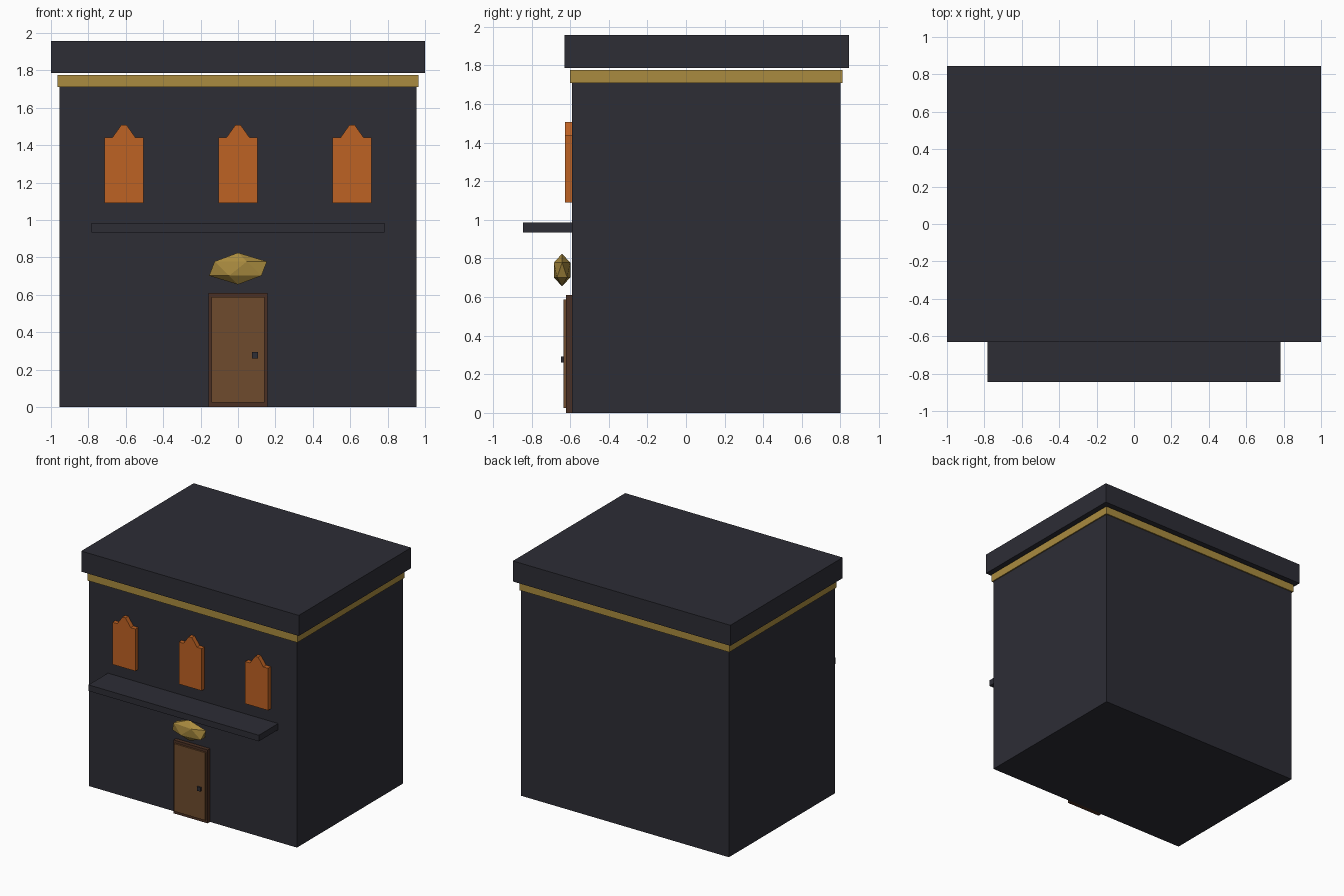
import bpy
import bmesh

cube = bpy.data.objects.get("Cube")
if cube:
    bpy.data.objects.remove(cube, do_unlink=True)


def material(name, rgb):
    m = bpy.data.materials.new(name)
    m.use_nodes = True
    color = (*rgb, 1)
    m.diffuse_color = color
    m.node_tree.nodes["Principled BSDF"].inputs["Base Color"].default_value = color
    return m


slate = material("dark slate", (0.026, 0.026, 0.036))
gold = material("gold", (0.40, 0.26, 0.05))
orange = material("glowing orange", (0.515, 0.122, 0.017))
brown = material("door brown", (0.156, 0.07, 0.027))
dark_brown = material("frame brown", (0.07, 0.03, 0.017))


def finish(name, bm, mat):
    bmesh.ops.recalc_face_normals(bm, faces=bm.faces)
    mesh = bpy.data.meshes.new(name)
    bm.to_mesh(mesh)
    bm.free()
    mesh.materials.append(mat)
    ob = bpy.data.objects.new(name, mesh)
    bpy.context.collection.objects.link(ob)
    return ob


def extrude_profile(name, points, y0, y1, mat):
    """Extrude an outline in x and z from y0 to y1."""
    bm = bmesh.new()
    face = bm.faces.new([bm.verts.new((x, y0, z)) for x, z in points])
    ext = bmesh.ops.extrude_face_region(bm, geom=[face])
    verts = [g for g in ext["geom"] if isinstance(g, bmesh.types.BMVert)]
    bmesh.ops.translate(bm, verts=verts, vec=(0, y1 - y0, 0))
    return finish(name, bm, mat)


def box(name, x0, x1, y0, y1, z0, z1, mat):
    return extrude_profile(name, [(x0, z0), (x1, z0), (x1, z1), (x0, z1)], y0, y1, mat)


# Building shell, trim band and overhanging roof slab
box("walls", -0.955, 0.955, -0.59, 0.80, 0, 1.74, slate)
box("cornice_band", -0.965, 0.965, -0.60, 0.81, 1.71, 1.776, gold)
box("roof_slab", -1, 1, -0.63, 0.845, 1.786, 1.957, slate)

# Ledge over the entrance
box("front_ledge", -0.783, 0.783, -0.845, -0.585, 0.934, 0.985, slate)

# Door
box("door_frame", -0.157, 0.157, -0.622, -0.585, 0, 0.61, dark_brown)
box("door", -0.143, 0.143, -0.635, -0.60, 0.025, 0.588, brown)
box("door_handle", 0.075, 0.108, -0.648, -0.63, 0.26, 0.293, slate)

# Windows with small peaked tops
half = [(0.105, 1.09), (0.105, 1.44), (0.062, 1.44), (0.014, 1.508)]
outline = half + [(-x, z) for x, z in reversed(half)]
for side, cx in (("right", -0.61), ("middle", 0), ("left", 0.61)):
    extrude_profile(f"window_{side}", [(cx + x, z) for x, z in outline],
                    -0.627, -0.585, orange)

# Faceted ornament above the door
bm = bmesh.new()
bmesh.ops.create_icosphere(bm, subdivisions=1, radius=1)
bmesh.ops.scale(bm, verts=bm.verts, vec=(0.173, 0.05, 0.085))
bmesh.ops.translate(bm, verts=bm.verts, vec=(0, -0.642, 0.74))
finish("door_ornament", bm, gold)
